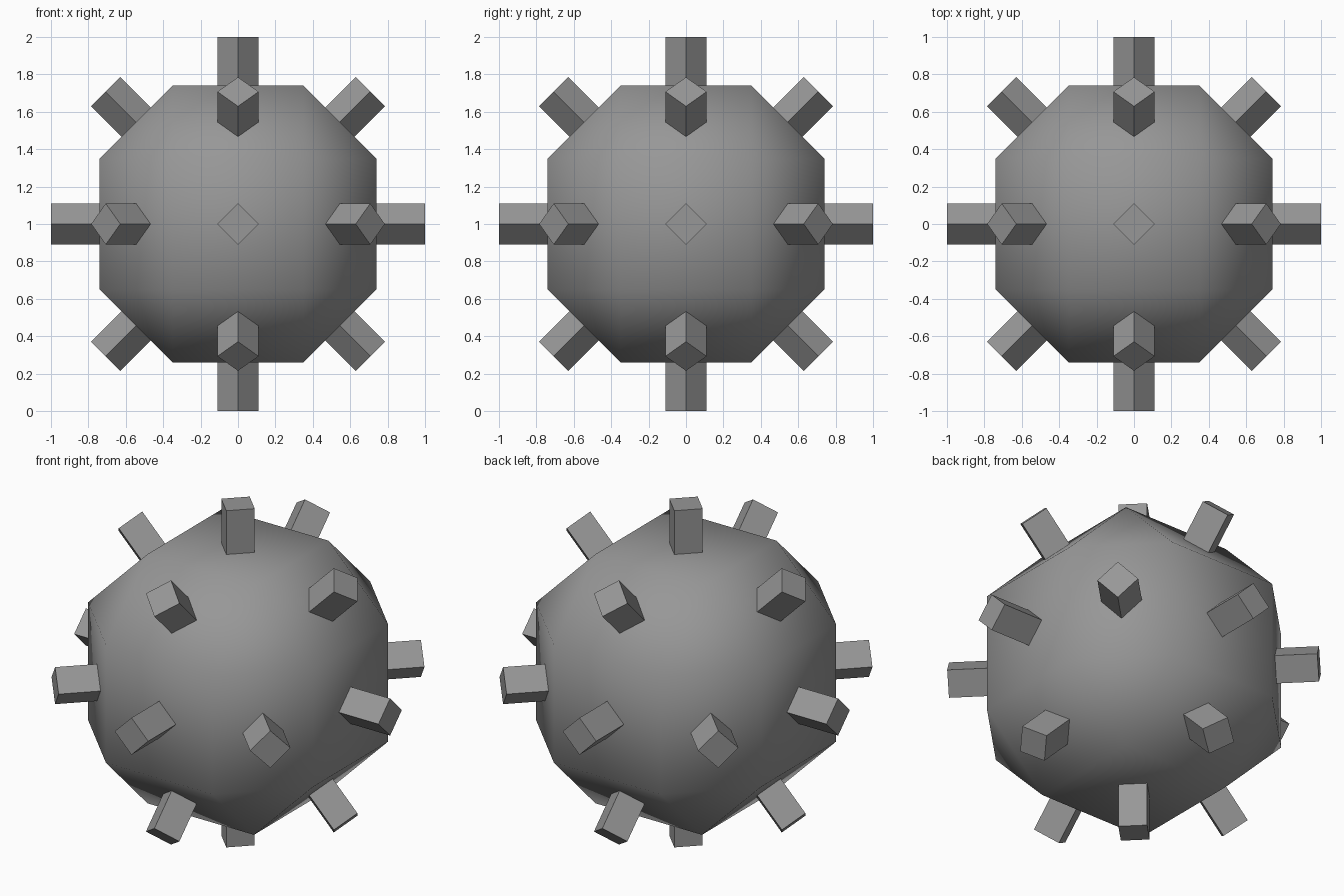
import bpy, bmesh, itertools
from mathutils import Vector, Matrix

if "Cube" in bpy.data.objects:
    bpy.data.objects.remove(bpy.data.objects["Cube"])

CENTRE = Vector((0, 0, 1))
HALF, CHAMFER = 0.74, 0.39      # body half size and edge cut
SPIKE_R, INNER, TIP = 0.11, 0.6, 1.0

# Dark grey for all parts
dark = bpy.data.materials.new("dark_grey")
dark.diffuse_color = (0.31, 0.31, 0.31, 1)
dark.use_nodes = True
dark.node_tree.nodes["Principled BSDF"].inputs["Base Color"].default_value = dark.diffuse_color


def finish(bm, name, smooth):
    bmesh.ops.recalc_face_normals(bm, faces=bm.faces)
    for f in bm.faces:
        f.smooth = smooth
    mesh = bpy.data.meshes.new(name)
    bm.to_mesh(mesh)
    bm.free()
    mesh.materials.append(dark)
    obj = bpy.data.objects.new(name, mesh)
    obj.location = CENTRE
    bpy.context.collection.objects.link(obj)
    return obj


# Body: cube with wide single-step chamfers, fully smooth shaded
bm = bmesh.new()
bmesh.ops.create_cube(bm, size=2 * HALF)
bmesh.ops.bevel(bm, geom=bm.edges[:], offset=CHAMFER, offset_type='OFFSET',
                segments=1, affect='EDGES', profile=0.5)
finish(bm, "body", True)


# Spikes: square rods along the 6 axes and 12 edge directions, corners turned to the axes
def spike(direction, index):
    d = Vector(direction).normalized()
    side = Vector([1.0 if i == list(direction).index(0) else 0.0 for i in range(3)])
    other = d.cross(side)
    turn = Matrix((side, other, d)).transposed().to_4x4()
    bm = bmesh.new()
    bmesh.ops.create_cone(bm, cap_ends=True, segments=4, radius1=SPIKE_R,
                          radius2=SPIKE_R, depth=TIP - INNER,
                          matrix=turn @ Matrix.Translation((0, 0, (TIP + INNER) / 2)))
    finish(bm, f"spike_{index:02d}", False)


directions = [v for v in itertools.product((-1, 0, 1), repeat=3)
              if 1 <= sum(map(abs, v)) <= 2]
for i, v in enumerate(directions, 1):
    spike(v, i)
